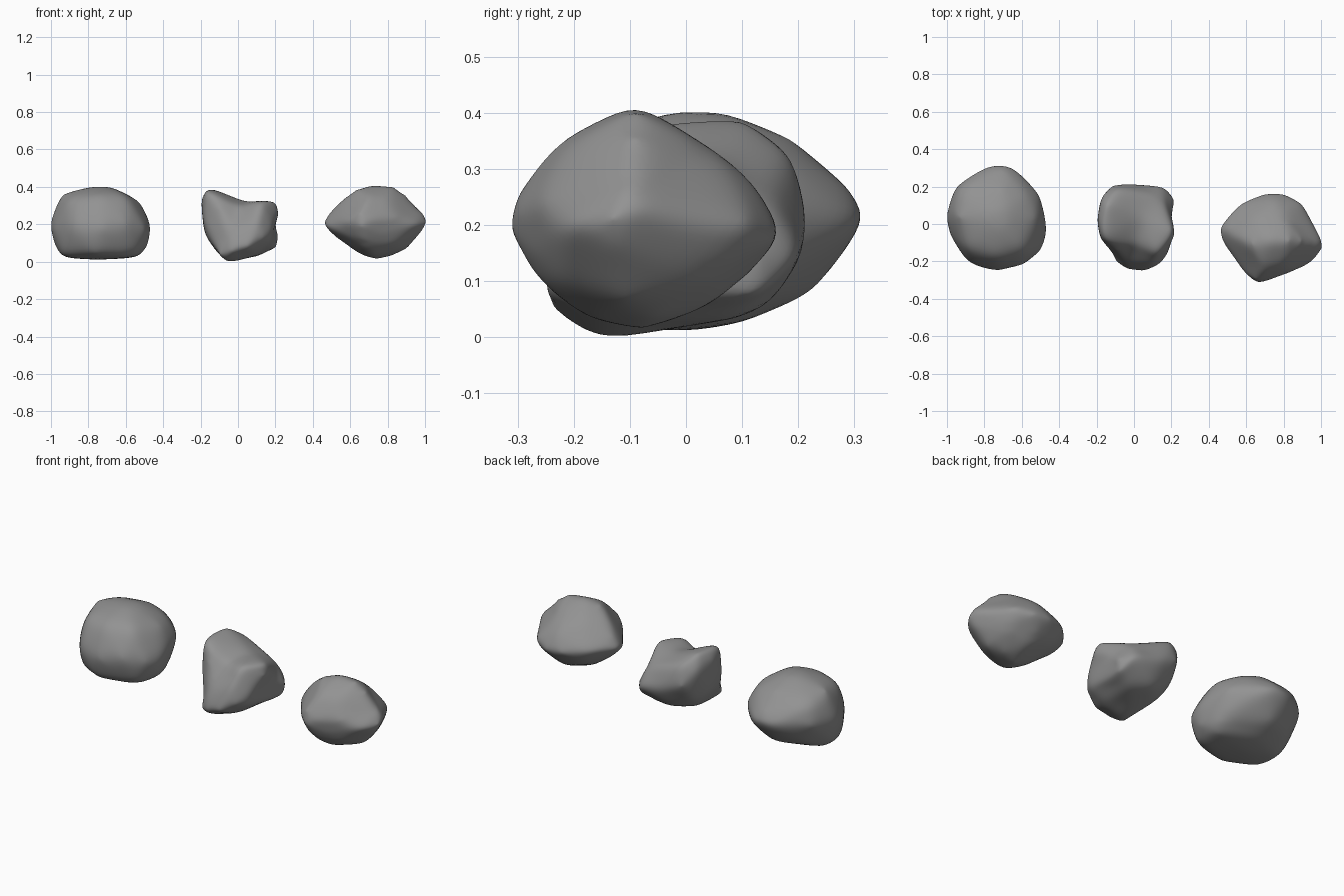
import bpy
import bmesh
from mathutils import Vector

default_cube = bpy.data.objects.get("Cube")
if default_cube:
    bpy.data.objects.remove(default_cube, do_unlink=True)

# One plain stone colour shared by all rocks
stone = bpy.data.materials.new("stone_grey")
stone.use_nodes = True
stone_colour = (0.29, 0.29, 0.29, 1)
stone.diffuse_color = stone_colour
shader = stone.node_tree.nodes["Principled BSDF"]
shader.inputs["Base Color"].default_value = stone_colour
shader.inputs["Roughness"].default_value = 0.8


def make_rock(name, corners, softness, allowance):
    """Wrap a star-shaped skin over the main corners, then wear the edges down.

    Corners are given in hundredths of a unit. The allowance is the extra
    stone that the wear removes again.
    """
    corners = [Vector(corner) / 100 for corner in corners]
    low = Vector([min(p[axis] for p in corners) for axis in range(3)])
    high = Vector([max(p[axis] for p in corners) for axis in range(3)])
    centre, size = (low + high) / 2, high - low

    # Connect the corners by their directions, so hollows are kept as well
    bm = bmesh.new()
    placed = []
    for corner in corners:
        offset = corner - centre
        direction = Vector([offset[axis] / size[axis] for axis in range(3)])
        placed.append((bm.verts.new(direction.normalized()), offset))
    bmesh.ops.convex_hull(bm, input=bm.verts[:])
    for vert, offset in placed:
        vert.co = centre + offset + offset.normalized() * allowance

    # Dense skin with eroded edges
    bmesh.ops.triangulate(bm, faces=bm.faces[:])
    bmesh.ops.subdivide_edges(bm, edges=bm.edges[:], cuts=7, use_grid_fill=True)
    bmesh.ops.triangulate(bm, faces=bm.faces[:])
    for step in range(softness):
        bmesh.ops.smooth_vert(bm, verts=bm.verts[:], factor=0.5,
                              use_axis_x=True, use_axis_y=True, use_axis_z=True)

    bmesh.ops.recalc_face_normals(bm, faces=bm.faces[:])
    for face in bm.faces:
        face.smooth = True
    mesh = bpy.data.meshes.new(name)
    bm.to_mesh(mesh)
    bm.free()
    mesh.materials.append(stone)
    rock = bpy.data.objects.new(name, mesh)
    bpy.context.collection.objects.link(rock)
    return rock


# Broad rock with a flat base: girdle, crown, lower flank, base
make_rock("broad_rock", [
    (-100, 4, 21), (-95, 20, 22), (-78, 31, 21), (-64, 30, 20), (-51, 16, 22),
    (-47, -2, 20), (-50, -14, 18), (-60, -22, 20), (-73, -25, 18), (-88, -21, 19),
    (-98, -5, 18),
    (-94, 4, 36), (-89, -13, 34), (-72, 3, 41), (-60, -13, 35), (-53, 3, 32),
    (-70, 18, 35), (-74, -17, 35), (-70, 29, 26), (-92, 18, 33), (-58, 15, 32),
    (-97, 4, 8), (-49, -5, 9), (-52, 10, 8), (-73, 22, 8), (-88, 17, 9),
    (-92, -12, 3), (-76, -21, 4), (-57, -15, 3), (-75, 0, 2), (-92, 4, 3),
    (-54, 3, 3), (-73, 12, 4),
], softness=12, allowance=0.013)

# Knobbly rock: peak, arm, front slab and foot, rear lobe, hollows between
make_rock("knobbly_rock", [
    (-14, 10, 39), (-16, -8, 38), (-19, 2, 33), (-17, 14, 30), (-8, 18, 33),
    (-11, 20, 22), (-13, 13, 13),
    (20, -4, 32), (21, -6, 26), (12, -15, 32), (18, -14, 19), (10, -20, 23),
    (13, -21, 13), (17, -13, 11), (5, -25, 8), (-3, -24, 6), (-10, -19, 4),
    (-5, -14, 0), (-4, -20, 16), (-12, -14, 9), (-17, -8, 20),
    (20, 12, 7), (21, 12, 14), (15, 20, 15), (19, 5, 20), (12, 9, 4), (0, 21, 18),
    (4, 4, 31), (1, -10, 28), (-9, -13, 28), (14, 14, 25), (-17, 4, 15),
    (-10, 4, 5), (2, 0, 3), (0, 14, 6), (9, -12, 4),
], softness=11, allowance=0.014)

# Lens-shaped rock: girdle, crown, front groove, lower flank, base
make_rock("lens_rock", [
    (46, -2, 21), (57, 11, 21), (70, 16, 19), (80, 16, 18), (90, 11, 20),
    (99, -6, 23), (100, -13, 21), (94, -21, 20), (66, -31, 19), (73, -29, 23),
    (56, -22, 21), (48, -11, 19),
    (50, -3, 27), (57, -8, 34), (63, -11, 38), (72, -9, 41), (83, -9, 40),
    (90, -9, 35), (97, -10, 28), (80, 4, 33), (66, 3, 33), (75, 11, 28),
    (69, -23, 34), (80, -20, 34), (65, -29, 26),
    (84, -25, 24), (76, -26, 15),
    (53, -5, 13), (75, 10, 11), (89, 5, 12), (61, 7, 12), (97, -12, 15),
    (90, -11, 7), (67, -26, 10), (83, -21, 10),
    (74, -8, 2), (83, -6, 4), (64, -8, 5), (76, 4, 6), (72, -18, 4),
], softness=11, allowance=0.011)
